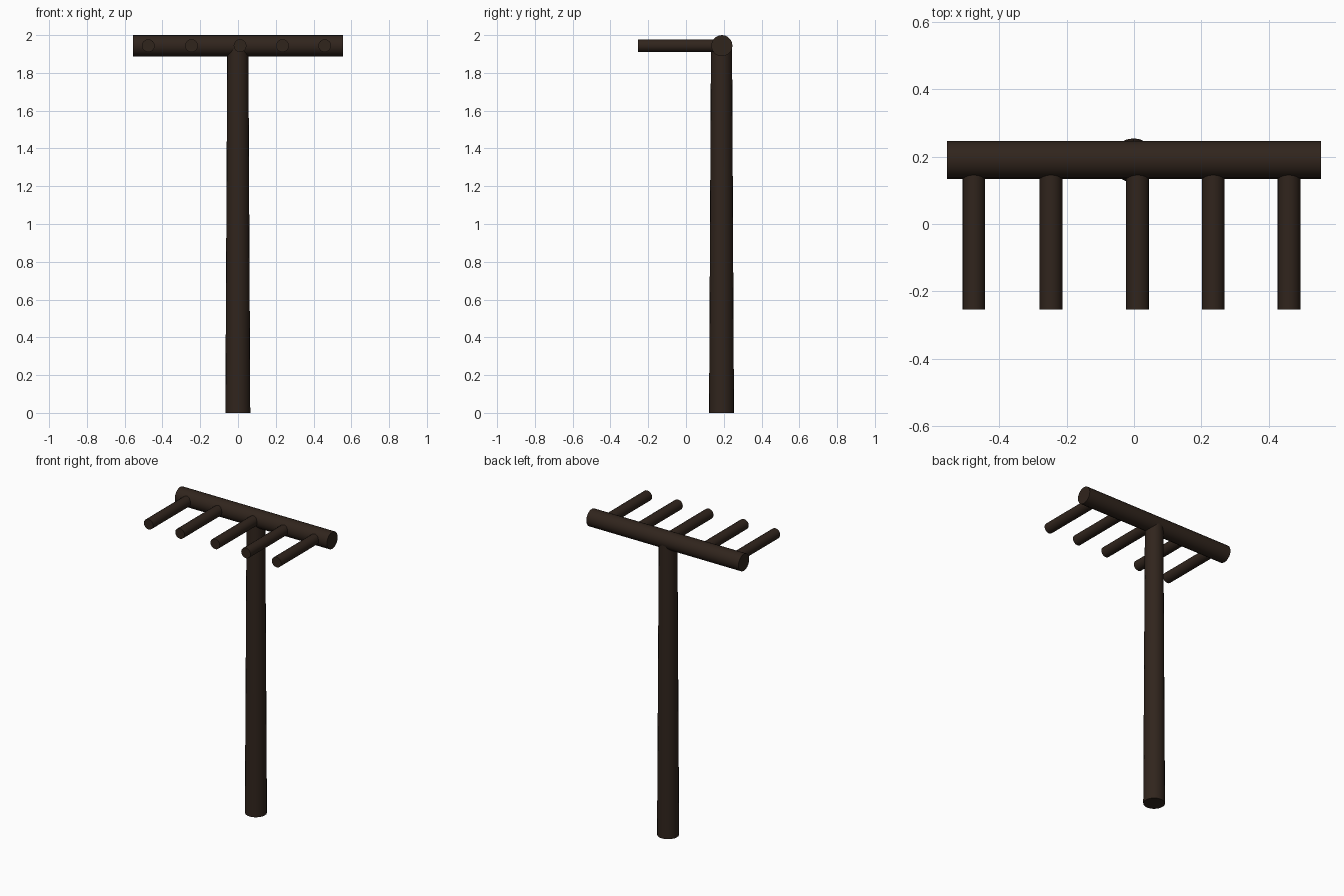
import bpy
from math import pi, radians

if "Cube" in bpy.data.objects:
    bpy.data.objects.remove(bpy.data.objects["Cube"])

wood = bpy.data.materials.new("dark_wood")
wood.diffuse_color = (0.03, 0.018, 0.012, 1)
wood.use_nodes = True
wood.node_tree.nodes["Principled BSDF"].inputs["Base Color"].default_value = wood.diffuse_color


def pole(name, r1, r2, length, center, rot=(0, 0, 0), sides=20):
    bpy.ops.mesh.primitive_cone_add(vertices=sides, radius1=r1, radius2=r2,
                                    depth=length, location=center, rotation=rot)
    ob = bpy.context.object
    ob.name = name
    ob.data.materials.append(wood)
    bpy.ops.object.shade_smooth_by_angle(angle=radians(40))
    return ob


BEAM_Y, BEAM_Z = 0.19, 1.944

# Upright post, slightly tapered, ending inside the crossbeam
pole("post", 0.066, 0.056, 1.93, (-0.001, BEAM_Y - 0.002, 0.965))

# Horizontal crossbeam
pole("crossbeam", 0.056, 0.056, 1.11, (0, BEAM_Y, BEAM_Z), (0, pi / 2, 0))

# Five unevenly spaced pegs pointing to the front
PEG_FRONT, PEG_BACK = -0.254, 0.17
for i, x in enumerate((-0.475, -0.246, 0.011, 0.235, 0.459)):
    pole(f"peg_{i + 1}", 0.034, 0.034, PEG_BACK - PEG_FRONT,
         (x, (PEG_FRONT + PEG_BACK) / 2, BEAM_Z), (pi / 2, 0, 0), 16)
